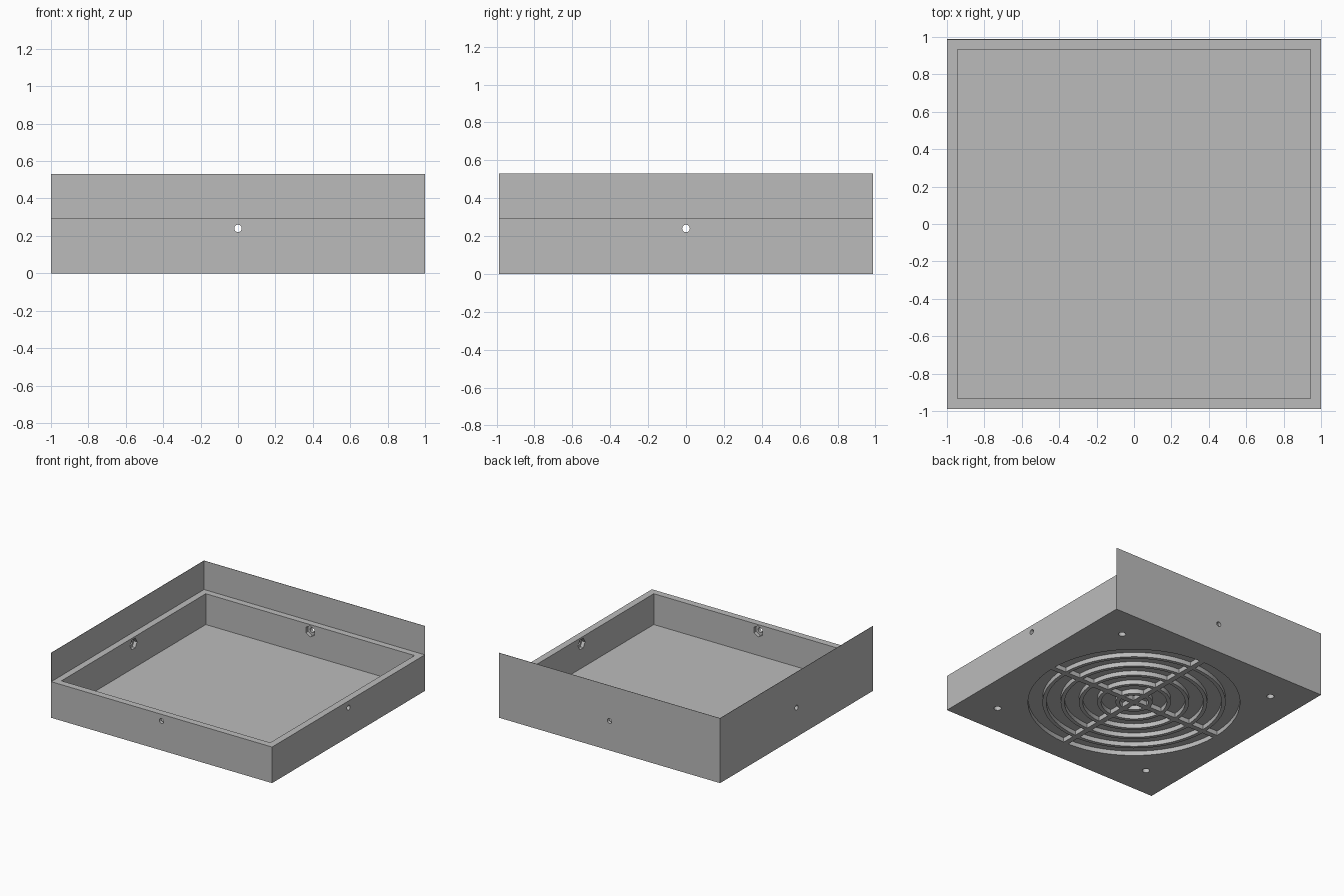
import bpy, bmesh, math
from mathutils import Matrix, Vector

if "Cube" in bpy.data.objects:
    bpy.data.objects.remove(bpy.data.objects["Cube"])

HX, HY = 1.0, 0.988          # outer half sizes
WALL, RIM, TOP = 0.056, 0.295, 0.53
FLOOR, SLOT = 0.043, 0.037   # floor thickness and depth of the grille slots
HOLE_Z = 0.24

grey = bpy.data.materials.new("plain grey")
grey.diffuse_color = (0.5, 0.5, 0.5, 1)
grey.use_nodes = True
grey.node_tree.nodes["Principled BSDF"].inputs["Base Color"].default_value = grey.diffuse_color


def finish(name, bm):
    bmesh.ops.recalc_face_normals(bm, faces=bm.faces)
    mesh = bpy.data.meshes.new(name)
    bm.to_mesh(mesh)
    bm.free()
    mesh.materials.append(grey)
    obj = bpy.data.objects.new(name, mesh)
    bpy.context.collection.objects.link(obj)
    return obj


def add_box(bm, lo, hi):
    lo, hi = Vector(lo), Vector(hi)
    m = Matrix.Translation((lo + hi) / 2) @ Matrix.Diagonal((*(hi - lo), 1))
    bmesh.ops.create_cube(bm, size=1, matrix=m)


def box(name, lo, hi):
    bm = bmesh.new()
    add_box(bm, lo, hi)
    return finish(name, bm)


def rod(name, radius, length, sides, matrix):
    bm = bmesh.new()
    bmesh.ops.create_cone(bm, cap_ends=True, segments=sides, radius1=radius,
                          radius2=radius, depth=length, matrix=matrix)
    return finish(name, bm)


def add_slot(bm, r1, r2, half_spoke, quarter, steps=16):
    # one curved slot between two spokes, as an extruded outline
    def arc(r):
        a = math.asin(half_spoke / r)
        return [(r, a + (math.pi / 2 - 2 * a) * i / steps + quarter * math.pi / 2)
                for i in range(steps + 1)]
    outline = arc(r2) + arc(r1)[::-1]
    verts = [bm.verts.new((r * math.cos(t), r * math.sin(t), -0.1)) for r, t in outline]
    face = bm.faces.new(verts)
    out = bmesh.ops.extrude_face_region(bm, geom=[face])
    top = [v for v in out["geom"] if isinstance(v, bmesh.types.BMVert)]
    bmesh.ops.translate(bm, verts=top, vec=(0, 0, 0.1 + SLOT))


# Tray body
tray = box("tray", (-HX, -HY, 0), (HX, HY, RIM))
cutters = [box("cavity_cutter", (-HX + WALL, -HY + WALL, FLOOR), (HX - WALL, HY - WALL, 1))]

# Screw holes through the walls, with hexagonal nut pockets on the inside
for axis, half in (("X", HX), ("Y", HY)):
    turn = Matrix.Rotation(math.pi / 2, 4, "Y" if axis == "X" else "X")
    place = Matrix.Translation((0, 0, HOLE_Z)) @ turn
    cutters.append(rod("screw_cutter", 0.02, 2.4, 24, place))
    cutters.append(rod("nut_cutter", 0.045, 2 * (half - WALL + 0.028), 6, place))

# Fan grille slots and corner holes in the underside
bm = bmesh.new()
for i in range(5):
    outer = 0.794 - 0.137 * i
    for q in range(4):
        add_slot(bm, outer - 0.108, outer, 0.022, q)
for q in range(4):
    add_slot(bm, 0.034, 0.108, 0.022, q)
for sx in (-1, 1):
    for sy in (-1, 1):
        bmesh.ops.create_cone(bm, cap_ends=True, segments=24, radius1=0.028,
                              radius2=0.028, depth=2 * SLOT,
                              matrix=Matrix.Translation((0.725 * sx, 0.725 * sy, 0)))
cutters.append(finish("grille_cutter", bm))

for cutter in cutters:
    cutter.hide_render = True
    mod = tray.modifiers.new(cutter.name, "BOOLEAN")
    mod.operation, mod.solver, mod.object = "DIFFERENCE", "EXACT", cutter

# Apply the cuts and drop the cutters
graph = bpy.context.evaluated_depsgraph_get()
cut_mesh = bpy.data.meshes.new_from_object(tray.evaluated_get(graph))
tray.modifiers.clear()
tray.data = cut_mesh
for cutter in cutters:
    bpy.data.objects.remove(cutter)

# Thin raised panels on the left and back
T = 0.003
box("left_panel", (-HX, -HY, RIM), (-HX + T, HY, TOP))
box("back_panel", (-HX + T, HY - T, RIM), (HX, HY, TOP))

# Smooth the round holes, keep edges sharp
bpy.ops.object.select_all(action="DESELECT")
tray.select_set(True)
bpy.context.view_layer.objects.active = tray
bpy.ops.object.shade_smooth_by_angle(angle=math.radians(30))
